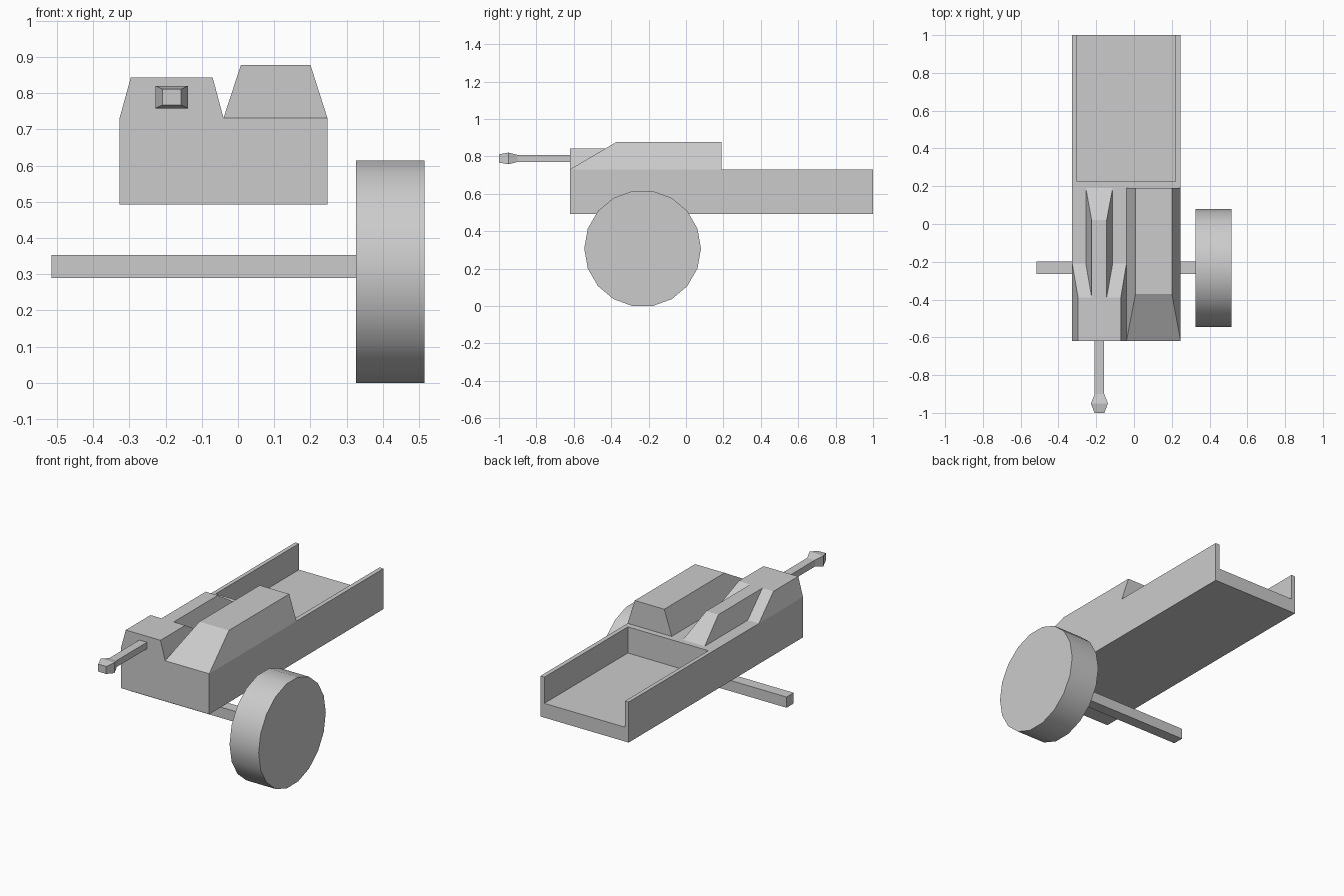
import bpy, bmesh, math
from mathutils import Matrix

cube = bpy.data.objects.get("Cube")
if cube:
    bpy.data.objects.remove(cube, do_unlink=True)

grey = bpy.data.materials.new("plain grey")
grey.use_nodes = True
colour = (0.6, 0.6, 0.6, 1)
grey.diffuse_color = colour
grey.node_tree.nodes["Principled BSDF"].inputs["Base Color"].default_value = colour


def finish(name, bm):
    bmesh.ops.recalc_face_normals(bm, faces=bm.faces)
    mesh = bpy.data.meshes.new(name)
    bm.to_mesh(mesh)
    bm.free()
    mesh.materials.append(grey)
    obj = bpy.data.objects.new(name, mesh)
    bpy.context.collection.objects.link(obj)
    return obj


def loft(name, rings):
    """Join matching rings of points and cap both ends."""
    bm = bmesh.new()
    loops = [[bm.verts.new(p) for p in ring] for ring in rings]
    for a, b in zip(loops, loops[1:]):
        for i in range(len(a)):
            j = (i + 1) % len(a)
            bm.faces.new((a[i], a[j], b[j], b[i]))
    bm.faces.new(loops[0])
    bm.faces.new(loops[-1])
    return finish(name, bm)


def level(z, x0, x1, y0, y1):
    return [(x0, y0, z), (x1, y0, z), (x1, y1, z), (x0, y1, z)]


def upright(y, x, z, w, h):
    return [(x - w, y, z - h), (x + w, y, z - h), (x + w, y, z + h), (x - w, y, z + h)]


left, right, base, deck = -0.327, 0.247, 0.493, 0.731
front, cab_back, rear = -0.62, 0.225, 1.0

# Hull under the cab
loft("hull", [level(base, left, right, front, cab_back),
              level(deck, left, right, front, cab_back)])

# Open cargo bed: U-shaped section run to the rear
inner_l, inner_r, floor = -0.303, 0.221, 0.577
section = [(left, base), (right, base), (right, deck), (inner_r, deck),
           (inner_r, floor), (inner_l, floor), (inner_l, deck), (left, deck)]
loft("cargo_bed", [[(x, y, z) for x, z in section] for y in (cab_back, rear)])

# Cab hump with sloping nose
loft("cab_hump", [level(deck, -0.04, right, front, 0.19),
                  level(0.878, 0.008, 0.2, -0.37, 0.19)])

# Gun housing and the ridge trailing behind it
loft("gun_housing", [level(deck, left, -0.04, front, -0.21),
                     level(0.843, -0.296, -0.07, front, -0.39)])
loft("housing_ridge", [level(deck, -0.255, -0.113, -0.39, 0.19),
                       level(0.843, -0.224, -0.145, -0.39, 0.02)])

# Gun barrel with flared muzzle
gx, gz = -0.183, 0.789
loft("gun_barrel", [upright(front, gx, gz, 0.025, 0.019),
                    upright(-0.9, gx, gz, 0.025, 0.019),
                    upright(-0.95, gx, gz, 0.045, 0.031),
                    upright(-1.0, gx, gz, 0.026, 0.022)])

# Axle
wheel_y = -0.232
loft("axle", [level(z, -0.515, 0.34, wheel_y - 0.033, wheel_y + 0.033)
              for z in (0.29, 0.353)])

# Single wheel
radius, sides = 0.312, 18
angles = [math.tau * i / sides for i in range(sides)]
wheel = loft("wheel", [[(x, wheel_y + radius * math.cos(a),
                         radius * (math.cos(math.pi / sides) + math.sin(a)))
                        for a in angles] for x in (0.326, 0.515)])
bpy.ops.object.select_all(action="DESELECT")
wheel.select_set(True)
bpy.context.view_layer.objects.active = wheel
bpy.ops.object.shade_smooth_by_angle(angle=math.radians(30))
